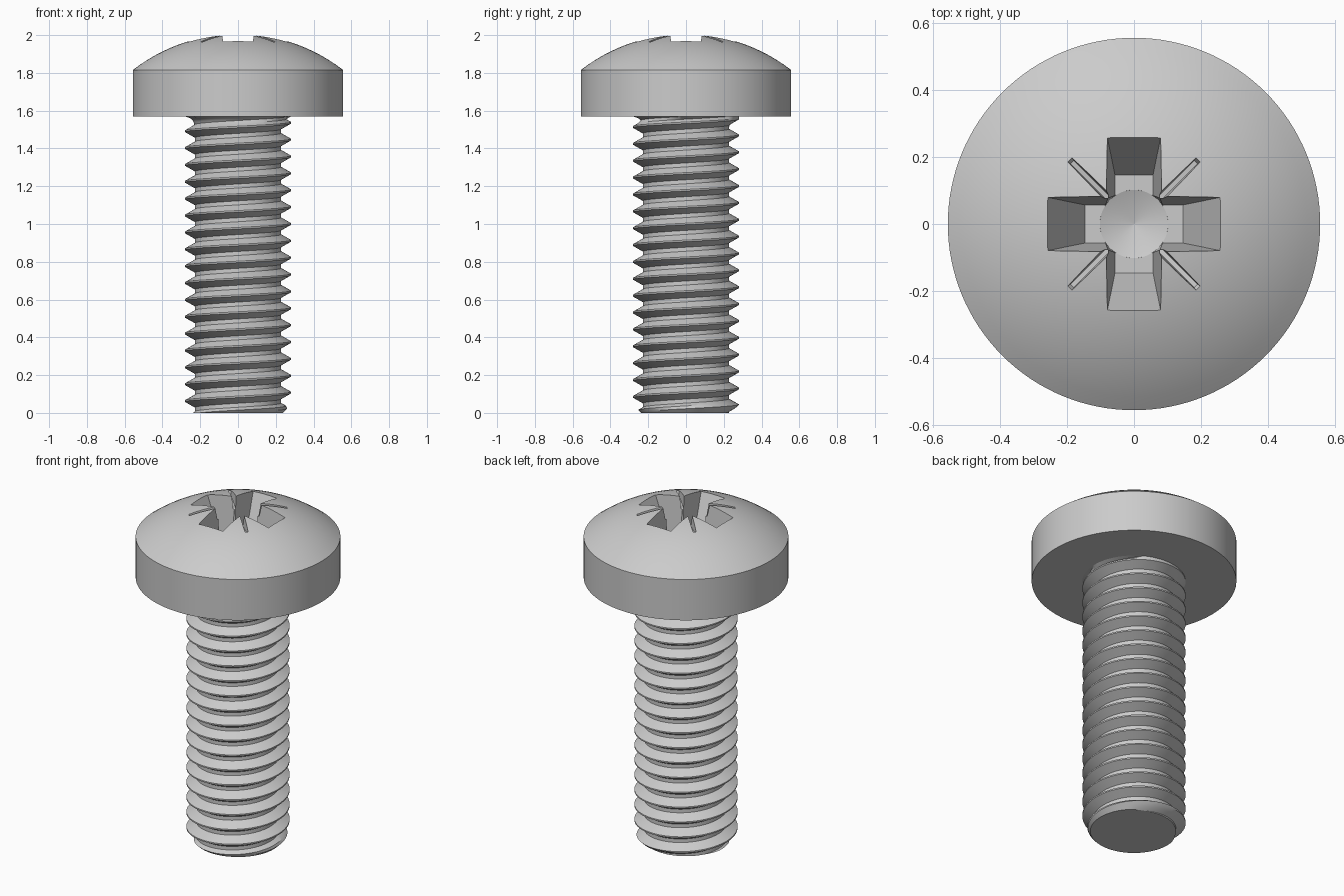
import bpy, bmesh
from math import pi, sin, cos, sqrt, floor
from mathutils import Matrix

if "Cube" in bpy.data.objects:
    bpy.data.objects.remove(bpy.data.objects["Cube"])

HEAD_Z, HEAD_R, RIM_Z, APEX = 1.57, 0.557, 1.815, 2.006
PITCH, CREST, ROOT, PHASE = 0.0893, 0.281, 0.228, 0.018


def finish(bm, name):
    bmesh.ops.recalc_face_normals(bm, faces=bm.faces)
    me = bpy.data.meshes.new(name)
    bm.to_mesh(me)
    bm.free()
    ob = bpy.data.objects.new(name, me)
    bpy.context.collection.objects.link(ob)
    return ob


def lathe(name, profile, n):
    """Closed revolved solid; the first and last rings are capped."""
    bm = bmesh.new()
    rings = [[bm.verts.new((r * cos(2*pi*i/n), r * sin(2*pi*i/n), z)) for i in range(n)]
             for r, z in profile]
    for a, b in zip(rings, rings[1:]):
        for i in range(n):
            j = (i + 1) % n
            bm.faces.new((a[i], a[j], b[j], b[i]))
    bm.faces.new(rings[0])
    bm.faces.new(rings[-1])
    bmesh.ops.remove_doubles(bm, verts=bm.verts, dist=1e-5)
    return finish(bm, name)


def prism(name, bottom, top, angle):
    """Solid between two four-cornered outlines, turned about z."""
    bm = bmesh.new()
    a = [bm.verts.new(p) for p in bottom]
    b = [bm.verts.new(p) for p in top]
    bm.faces.new(a)
    bm.faces.new(b)
    for i in range(4):
        j = (i + 1) % 4
        bm.faces.new((a[i], a[j], b[j], b[i]))
    bm.transform(Matrix.Rotation(angle, 4, 'Z'))
    return finish(bm, name)


def rect(x0, x1, w, z0, z1):
    return [(x0, -w, z0), (x1, -w, z1), (x1, w, z1), (x0, w, z0)]


def smooth(ob):
    bpy.ops.object.select_all(action='DESELECT')
    ob.select_set(True)
    bpy.context.view_layer.objects.active = ob
    bpy.ops.object.shade_smooth_by_angle(angle=pi / 6)


# Head: flat underside, straight rim, spherical dome
sag = APEX - RIM_Z
R = (HEAD_R**2 + sag**2) / (2 * sag)
dome = [(HEAD_R * k / 14, APEX - R + sqrt(R*R - (HEAD_R * k / 14)**2)) for k in range(14, 0, -1)]
head = lathe("pan_head", [(0.28, HEAD_Z), (HEAD_R, HEAD_Z)] + dome, 128)

# Cross recess cutters: tapered wings, round core with drill point, diagonal ticks
FLOOR, TOP = 1.71, 2.03
grow = (TOP - FLOOR) / (1.97 - FLOOR)
we, ww = 0.147 + 0.113 * grow, 0.057 + 0.023 * grow
cutters = [prism("wing_cutter", rect(-0.147, 0.147, 0.057, FLOOR, FLOOR),
                 rect(-we, we, ww, TOP, TOP), a) for a in (0, pi / 2)]
cutters.append(lathe("core_cutter", [(0.0005, 1.67), (0.102, FLOOR - 0.002), (0.112, TOP)], 48))
for k in range(4):
    cutters.append(prism("tick_cutter", rect(0.05, 0.262, 0.007, 1.92, 1.945),
                         rect(0.05, 0.302, 0.014, TOP, TOP), pi / 4 + k * pi / 2))
bpy.context.view_layer.objects.active = head
for c in cutters:
    c.hide_render = True
    m = head.modifiers.new("recess", 'BOOLEAN')
    m.operation, m.solver, m.object = 'DIFFERENCE', 'EXACT', c
    bpy.ops.object.modifier_apply(modifier=m.name)
    bpy.data.objects.remove(c)

# Open the underside where the shank joins
bm = bmesh.new()
bm.from_mesh(head.data)
hidden = [f for f in bm.faces if f.calc_center_median().xy.length < 0.2
          and abs(f.calc_center_median().z - HEAD_Z) < 1e-4]
bmesh.ops.delete(bm, geom=hidden, context='FACES')
bm.to_mesh(head.data)
bm.free()
smooth(head)


# Threaded shank: grid rows follow the helix, ends are clamped flat
def radius(z, turn):
    u = (z - PHASE) / PITCH - turn
    d = abs(u - floor(u + 0.5)) * PITCH          # distance from the crest
    t = min(max((d - 0.004) / 0.030, 0), 1)
    r = CREST + (ROOT - CREST) * t
    fz = z - (HEAD_Z - 0.05)                     # fillet under the head
    if fz > 0:
        r = max(r, 0.231 + 0.05 - sqrt(max(0.05**2 - fz**2, 0)))
    return min(r, 0.238 + z)                     # chamfered tip


N = 96
steps = [-0.045, -0.034/PITCH, -0.019/PITCH, -0.004/PITCH,
         0.004/PITCH, 0.019/PITCH, 0.034/PITCH]
steps[0] = -0.5
levels = [k + s for k in range(-2, 20) for s in steps]
bm = bmesh.new()
grid = []
for i in range(N + 1):
    a = 2 * pi * i / N
    col = []
    for s in levels:
        z = min(max(PHASE + PITCH * (s + i / N), 0), HEAD_Z)
        r = radius(z, i / N)
        col.append(bm.verts.new((r * cos(a), r * sin(a), z)))
    grid.append(col)
for a, b in zip(grid, grid[1:]):
    for k in range(len(levels) - 1):
        bm.faces.new((a[k], b[k], b[k + 1], a[k + 1]))
bmesh.ops.remove_doubles(bm, verts=bm.verts, dist=1e-5)
rim = [e for e in bm.edges if e.is_boundary and max(v.co.z for v in e.verts) < 1e-5]
bmesh.ops.edgeloop_fill(bm, edges=rim)
smooth(finish(bm, "threaded_shank"))
